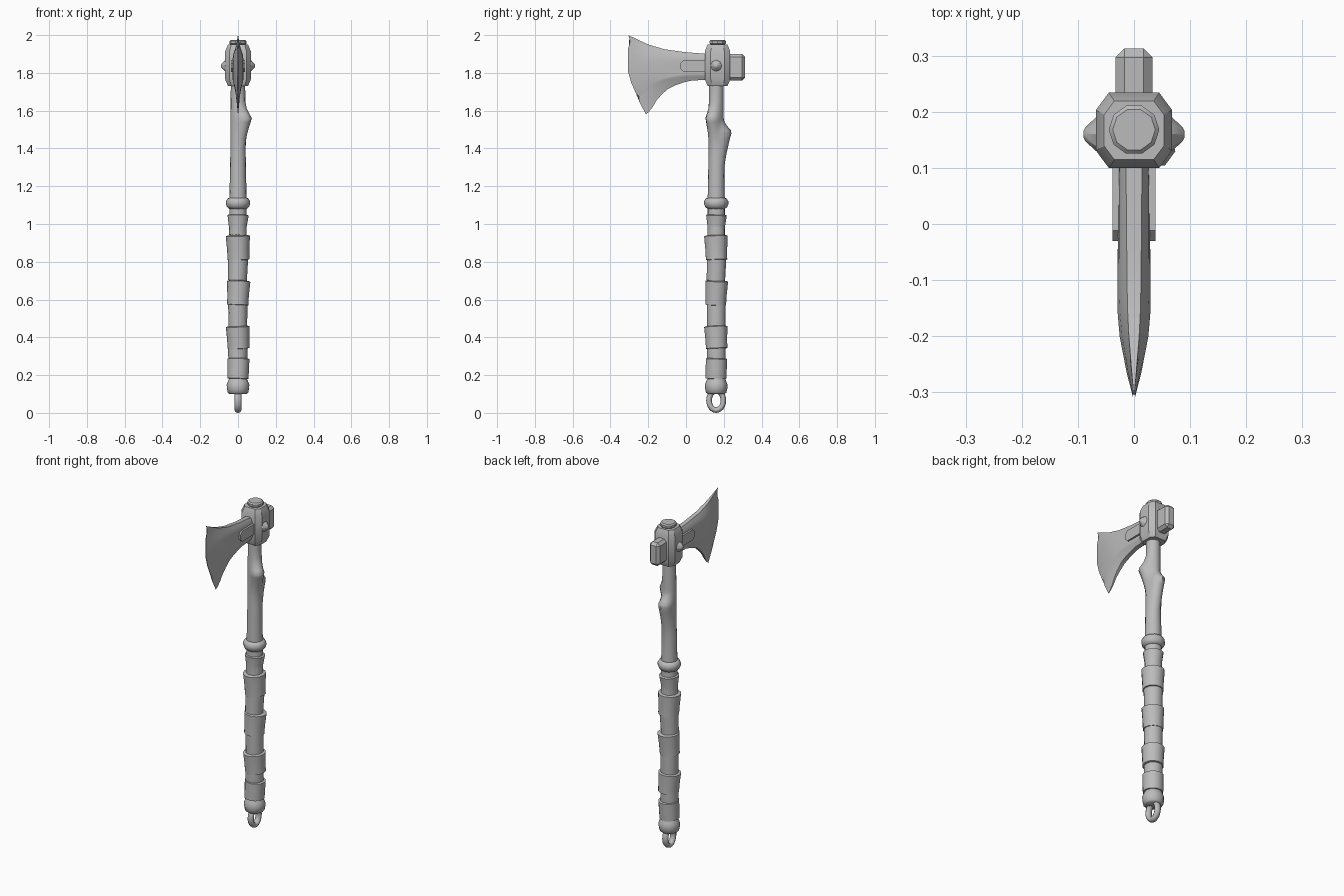
import bpy, bmesh, math
from mathutils import Matrix, Vector

cube = bpy.data.objects.get("Cube")
if cube:
    bpy.data.objects.remove(cube)

AXIS_Y = 0.16
GREY = (0.5, 0.5, 0.5, 1)
mat = bpy.data.materials.new("plain_grey")
mat.use_nodes = True
mat.diffuse_color = GREY
mat.node_tree.nodes["Principled BSDF"].inputs["Base Color"].default_value = GREY


def finish(name, bm, angle=35):
    bmesh.ops.recalc_face_normals(bm, faces=bm.faces)
    mesh = bpy.data.meshes.new(name)
    bm.to_mesh(mesh)
    bm.free()
    mesh.materials.append(mat)
    obj = bpy.data.objects.new(name, mesh)
    bpy.context.collection.objects.link(obj)
    bpy.ops.object.select_all(action='DESELECT')
    obj.select_set(True)
    bpy.context.view_layer.objects.active = obj
    bpy.ops.object.shade_smooth_by_angle(angle=math.radians(angle))
    return obj


def loft(bm, rings, closed=False):
    loops = [[bm.verts.new(p) for p in ring] for ring in rings]
    n = len(loops[0])
    pairs = list(zip(loops, loops[1:])) + ([(loops[-1], loops[0])] if closed else [])
    for a, b in pairs:
        for i in range(n):
            j = (i + 1) % n
            bm.faces.new((a[i], a[j], b[j], b[i]))
    if not closed:
        bm.faces.new(loops[0])
        bm.faces.new(loops[-1])


def circle(r, z, n=12):
    turn = 2 * math.pi / n
    return [Vector((r * math.cos(turn * i), r * math.sin(turn * i), z)) for i in range(n)]


def lathe(name, profile, n=12, tilt=0, dx=0, angle=35):
    """Revolve (radius, height) pairs around the shaft axis, with a slight lean."""
    bm = bmesh.new()
    loft(bm, [circle(r, z, n) for r, z in profile])
    mid = (profile[0][1] + profile[-1][1]) / 2
    lean = Matrix.Translation((dx, AXIS_Y, mid)) @ Matrix.Rotation(tilt, 4, 'Y') \
        @ Matrix.Rotation(-tilt, 4, 'X') @ Matrix.Translation((0, 0, -mid))
    bm.transform(lean)
    return finish(name, bm, angle)


def block(name, lo, hi, bevel, edge_test=None, segments=1):
    """Box between two corners, with chamfered edges."""
    bm = bmesh.new()
    bmesh.ops.create_cube(bm, size=1)
    for v in bm.verts:
        v.co = Vector([(a + b) / 2 + c * (b - a) for a, b, c in zip(lo, hi, v.co)])
    edges = [e for e in bm.edges if not edge_test or edge_test(e)]
    bmesh.ops.bevel(bm, geom=edges, offset=bevel, segments=segments,
                    affect='EDGES', profile=0.5)
    return finish(name, bm, 30)


def lerp_table(table, t):
    for (a, va), (b, vb) in zip(table, table[1:]):
        if t <= b:
            return va + (vb - va) * max(0, t - a) / (b - a)
    return table[-1][1]


# Wooden shaft with two cut-off branch knots
def knot(angle, z, facing, peak, above, below, height):
    reach = max(0, 1 - abs(z - peak) / (above if z > peak else below))
    return height * reach ** 1.3 * max(0, math.cos(angle - facing)) ** 3


bm = bmesh.new()
rings = []
for z in [0.12, 0.6, 1.1, 1.2, 1.3, 1.36, 1.41, 1.45, 1.48, 1.495, 1.515, 1.54,
          1.56, 1.58, 1.61, 1.65, 1.7, 1.76]:
    r = lerp_table([(0, 0.047), (1.1, 0.046), (1.35, 0.041), (1.76, 0.038)], z)
    ring = []
    for i in range(16):
        a = 2 * math.pi * i / 16
        rr = r + knot(a, z, math.radians(-32), 1.56, 0.08, 0.14, 0.042) \
            + knot(a, z, math.radians(90), 1.49, 0.06, 0.2, 0.043)
        ring.append((rr * math.cos(a), AXIS_Y + rr * math.sin(a), z))
    rings.append(ring)
loft(bm, rings)
finish("shaft", bm, 50)

# Collar and end cap
lathe("shaft_collar", [(0.046, 1.08), (0.058, 1.09), (0.064, 1.105), (0.064, 1.12),
                       (0.056, 1.135), (0.042, 1.14)], angle=50)
lathe("end_cap", [(0.045, 0.1), (0.054, 0.107), (0.059, 0.13), (0.06, 0.15),
                  (0.054, 0.165), (0.048, 0.18)], angle=50)

# Leather grip: flared wraps over thinner under-wraps
wraps = [(0.94, 1.05, 0.046, 0.056, 0.03), (0.81, 0.94, 0.058, 0.064, -0.03),
         (0.7, 0.82, 0.05, 0.053, 0.03), (0.57, 0.7, 0.056, 0.062, 0.04),
         (0.45, 0.58, 0.049, 0.051, 0), (0.34, 0.46, 0.058, 0.063, -0.04),
         (0.28, 0.35, 0.05, 0.051, 0), (0.18, 0.29, 0.056, 0.058, 0.03)]
for k, (z0, z1, r0, r1, tilt) in enumerate(wraps):
    waist = min(r0, r1) + 0.001
    lathe(f"grip_wrap_{k + 1}", [(r0 - 0.008, z0), (r0, z0 + 0.002),
                                 (waist, z0 * 0.6 + z1 * 0.4), (r1, z1 - 0.004),
                                 (r1 - 0.01, z1)], n=14, tilt=tilt,
          dx=0.001 if k % 2 else -0.001)

# Hanging loop below the cap
bm = bmesh.new()
rings = []
for i in range(24):
    a = 2 * math.pi * i / 24
    out = Vector((0, math.cos(a), math.sin(a)))
    centre = Vector((0, AXIS_Y + 0.038 * math.cos(a), 0.066 + 0.051 * math.sin(a)))
    rings.append([centre + out * 0.015 * math.cos(b) + Vector((0.019 * math.sin(b), 0, 0))
                  for b in (2 * math.pi * j / 8 for j in range(8))])
loft(bm, rings, closed=True)
finish("hanging_loop", bm, 60)

# Head socket: chamfered block with a round plug on top
bm = bmesh.new()


def socket_ring(s, z):
    half = [(0.045, 0.067), (0.068, 0.036), (0.068, -0.036), (0.045, -0.067)]
    full = half + [(-x, y) for x, y in reversed(half)]
    return [(x * s, 0.167 + y * s, z) for x, y in full]


loft(bm, [socket_ring(s, z) for s, z in
          [(0.78, 1.73), (1, 1.765), (1, 1.915), (0.78, 1.95)]])
finish("head_socket", bm, 30)
plug = lathe("top_plug", [(0.036, 1.93), (0.038, 1.948), (0.045, 1.955),
                          (0.045, 1.968), (0.038, 1.975)], n=10)
plug.location.y = 0.008

# Side studs and cheek straps, one pair on each side
for side, label in ((1, "left"), (-1, "right")):
    bm = bmesh.new()
    loft(bm, [circle(r, h, 8) for r, h in
              [(0.03, 0.055), (0.03, 0.068), (0.012, 0.087), (0.006, 0.09)]])
    bm.transform(Matrix.Translation((0, AXIS_Y, 1.838))
                 @ Matrix.Rotation(side * math.pi / 2, 4, 'Y'))
    finish(f"stud_{label}", bm, 25)
    x0, x1 = sorted((side * 0.01, side * 0.038))
    block(f"cheek_strap_{label}", (x0, -0.03, 1.805), (x1, 0.12, 1.868), 0.018,
          lambda e, s=side: all(v.co.y < 0 for v in e.verts)
          and abs(e.verts[0].co.x - e.verts[1].co.x) > 0.01)

# Hammer poll at the back
block("poll", (-0.033, 0.2, 1.76), (0.033, 0.313, 1.9), 0.016)

# Bearded blade: grid from neck to cutting edge, thinning to the rim
TOP = [(0, 1.9), (0.3, 1.91), (0.55, 1.925), (0.75, 1.95), (0.88, 1.975), (1, 2.0)]
BOTTOM = [(0, 1.765), (0.3, 1.758), (0.5, 1.74), (0.68, 1.71), (0.82, 1.66),
          (0.92, 1.605), (1, 1.58)]
EDGE = [(0, -0.212), (0.15, -0.245), (0.2, -0.25), (0.235, -0.25), (0.26, -0.264),
        (0.4, -0.29), (0.55, -0.308), (0.82, -0.308), (0.92, -0.295), (1, -0.305)]
THICK = [(0, 0.026), (0.6, 0.03), (0.72, 0.028), (0.9, 0.013), (1, 0.002)]
U = [0, 0.15, 0.3, 0.42, 0.55, 0.65, 0.75, 0.83, 0.9, 0.95, 1]
V = [0, 0.06, 0.15, 0.2, 0.235, 0.26, 0.4, 0.55, 0.7, 0.82, 0.92, 0.96, 1]
bm = bmesh.new()
rings = []
for u in U:
    low, high, thick = (lerp_table(t, u) for t in (BOTTOM, TOP, THICK))
    ring = []
    for side, order in ((1, V), (-1, V[::-1])):
        for v in order:
            y = 0.12 + (lerp_table(EDGE, v) - 0.12) * u
            rim = min(1, 0.3 + 2.6 * min(v, 1 - v) + 0.25 * (1 - u))
            ring.append((side * thick * rim, y, low + (high - low) * v))
    rings.append(ring)
loft(bm, rings)
finish("blade", bm, 40)
